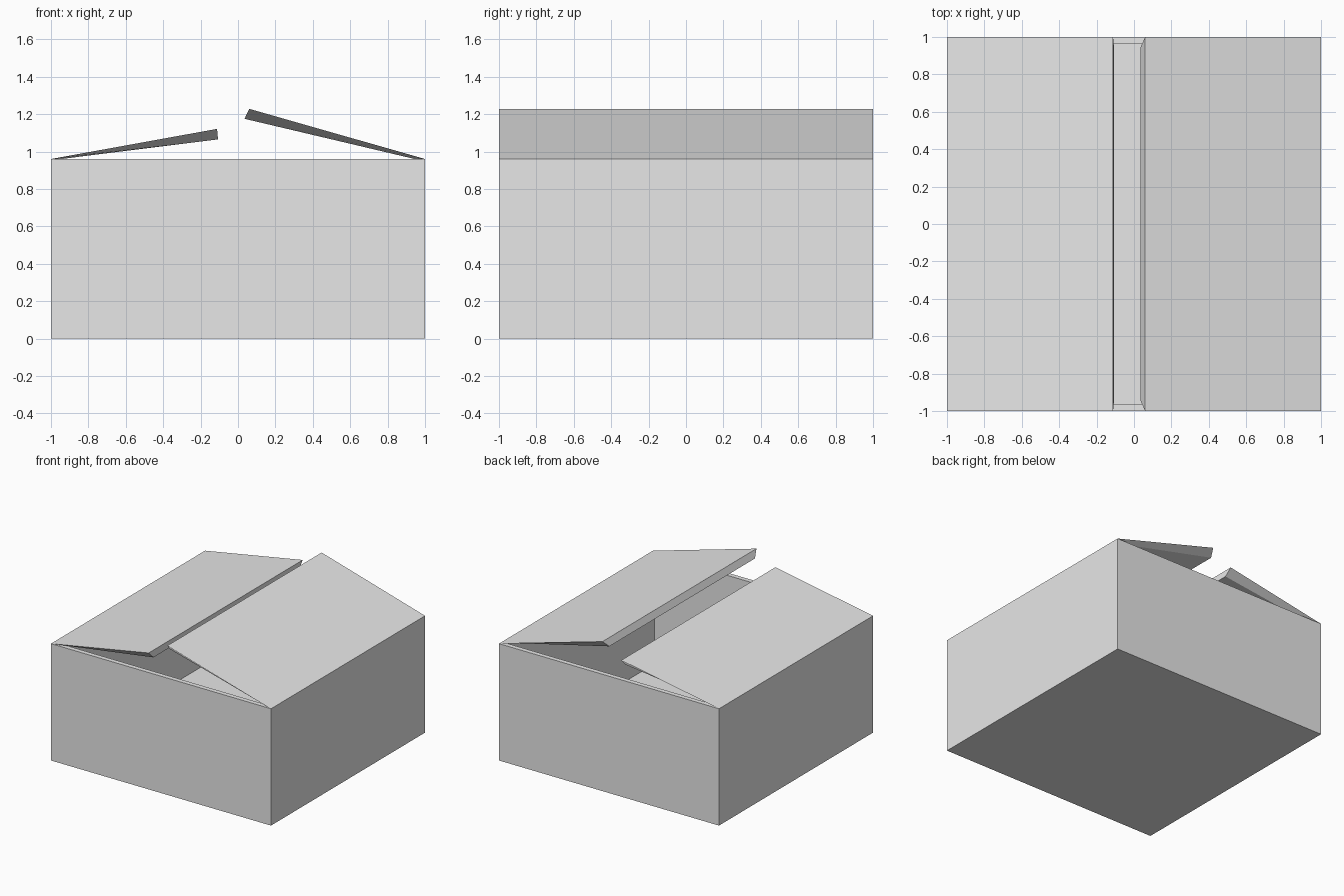
import bpy
import bmesh

cube = bpy.data.objects.get("Cube")
if cube:
    bpy.data.objects.remove(cube, do_unlink=True)

# One plain grey for the whole carton
GREY = (0.8, 0.8, 0.8, 1)
card = bpy.data.materials.new("grey_card")
card.use_nodes = True
card.diffuse_color = GREY
card.node_tree.nodes["Principled BSDF"].inputs["Base Color"].default_value = GREY

HALF, WALL, RIM = 1.0, 0.055, 0.96
INNER = HALF - WALL


def finish(name, bm):
    bmesh.ops.recalc_face_normals(bm, faces=bm.faces)
    mesh = bpy.data.meshes.new(name)
    bm.to_mesh(mesh)
    bm.free()
    mesh.materials.append(card)
    obj = bpy.data.objects.new(name, mesh)
    bpy.context.collection.objects.link(obj)
    return obj


def box_body():
    """Open carton: the top is inset to the wall thickness, then sunk to the floor."""
    bm = bmesh.new()
    bmesh.ops.create_cube(bm, size=2 * HALF)
    for v in bm.verts:
        v.co.z = RIM if v.co.z > 0 else 0
    top = max(bm.faces, key=lambda f: f.calc_center_median().z)
    bmesh.ops.inset_region(bm, faces=[top], thickness=WALL)
    well = bmesh.ops.extrude_face_region(bm, geom=[top])["geom"]
    bmesh.ops.delete(bm, geom=[top], context="FACES_ONLY")
    for v in well:
        if isinstance(v, bmesh.types.BMVert):
            v.co.z = WALL
    return finish("box_body", bm)


def flap(name, side, tip_top, tip_under):
    """Tilted lid flap whose underside is inset from its outer edges."""
    bm = bmesh.new()
    profile = [(side * HALF, RIM, HALF), (*tip_top, HALF),
               (*tip_under, INNER), (side * INNER, RIM, INNER)]
    front, back = ([bm.verts.new((x, s * y, z)) for x, z, y in profile]
                   for s in (-1, 1))
    bm.faces.new(front)
    bm.faces.new(back[::-1])
    for i in range(4):
        j = (i + 1) % 4
        bm.faces.new((front[i], back[i], back[j], front[j]))
    return finish(name, bm)


box_body()
flap("left_flap", 1, (0.06, 1.228), (0.035, 1.175))
flap("right_flap", -1, (-0.112, 1.121), (-0.107, 1.065))
